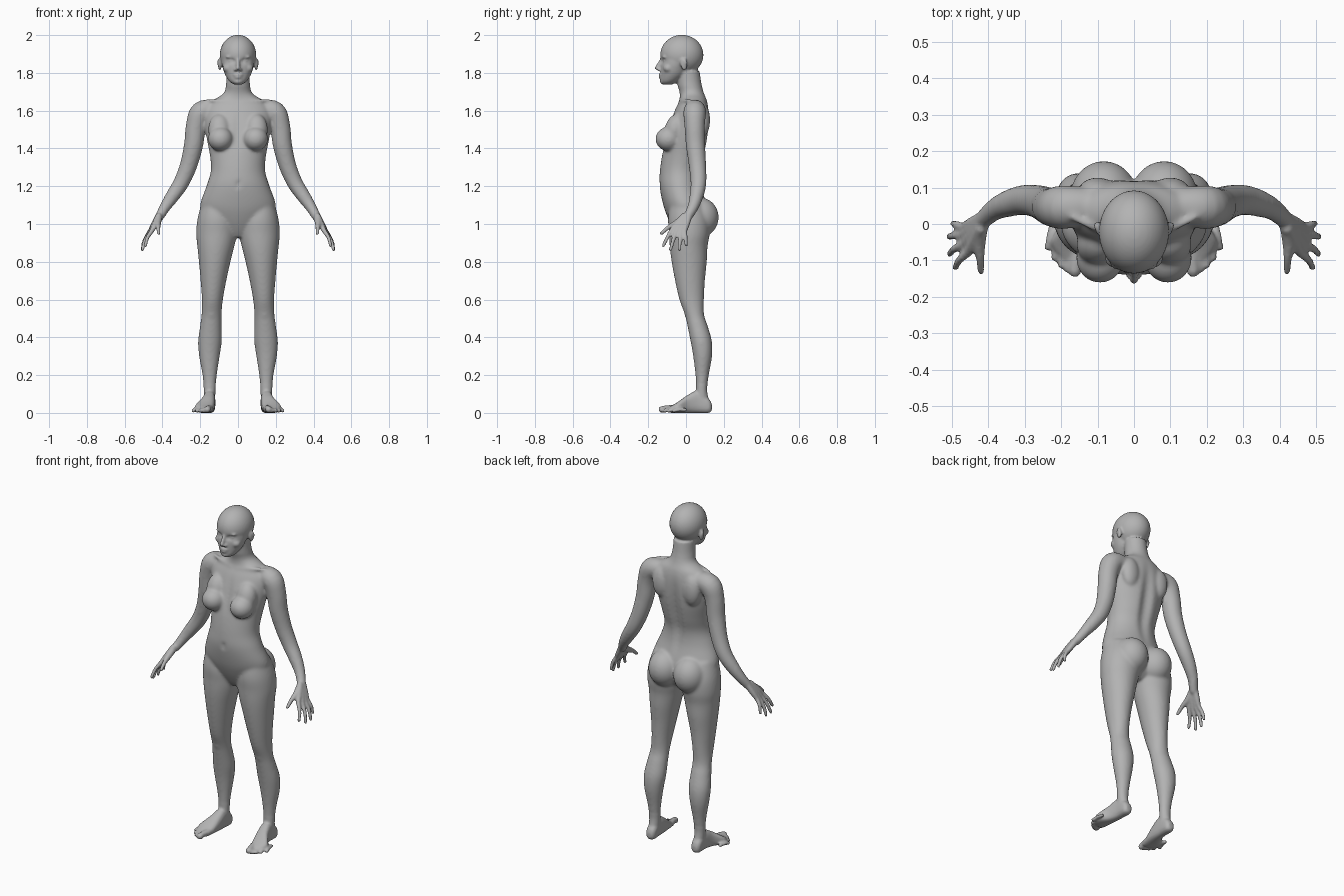
import bpy, math
from mathutils import Vector, Matrix

if "Cube" in bpy.data.objects:
    bpy.data.objects.remove(bpy.data.objects["Cube"], do_unlink=True)

points, faces = [], []


def spline(rows, steps=5):
    """Pass a smooth curve through rows of numbers."""
    out = []
    for i in range(len(rows) - 1):
        before, start = rows[max(i - 1, 0)], rows[i]
        end, after = rows[i + 1], rows[min(i + 2, len(rows) - 1)]
        for k in range(steps):
            t = k / steps
            out.append([b + t * ((c - a) + t * ((2 * a - 5 * b + 4 * c - d) + t * (3 * (b - c) + d - a))) / 2
                        for a, b, c, d in zip(before, start, end, after)])
    return out + [list(rows[-1])]


def skin(rings):
    """Join rings of points into a closed shell and return its points."""
    first, count = len(points), len(rings[0])
    for ring in rings:
        points.extend(Vector(p) for p in ring)
    for low in range(first, len(points) - count, count):
        for j in range(count):
            k = (j + 1) % count
            faces.append((low + j, low + k, low + count + k, low + count + j))
    faces.append(tuple(range(first + count - 1, first - 1, -1)))
    faces.append(tuple(range(len(points) - count, len(points))))
    return points[first:]


def loft(rows, along_y=False, count=48, power=1.0):
    """Each row: position, then the two bounds across and the two bounds in depth."""
    def bulge(v):
        return math.copysign(abs(v) ** power, v)
    rings = []
    for pos, a0, a1, b0, b1 in spline(rows):
        ring = []
        for j in range(count):
            ang = math.tau * j / count
            a = (a0 + a1) / 2 + (a1 - a0) / 2 * bulge(math.cos(ang))
            b = (b0 + b1) / 2 + (b1 - b0) / 2 * bulge(math.sin(ang))
            ring.append((a, pos, b) if along_y else (a, b, pos))
        rings.append(ring)
    return skin(rings)


def blob(center, radii, tilt=0.0, count=12):
    mat = Matrix.Translation(center) @ Matrix.Rotation(tilt, 4, 'X') @ Matrix.Diagonal((*radii, 1))
    rings = []
    for i in range(count):
        lift = math.pi * ((i + .5) / count - .5)
        turns = [math.pi * j / count for j in range(2 * count)]
        rings.append([mat @ Vector((math.cos(lift) * math.cos(a), math.cos(lift) * math.sin(a),
                                    math.sin(lift))) for a in turns])
    return skin(rings)


def tube(rows, count=16):
    """Each row: x, y, z and radius; both ends are rounded."""
    path = spline(rows)
    line = [Vector(p[:3]) for p in path]
    rings, side = [], None
    for i, p in enumerate(line):
        way = (line[min(i + 1, len(line) - 1)] - line[max(i - 1, 0)]).normalized()
        side = way.orthogonal() if side is None else side - way * side.dot(way)
        side.normalize()
        other = way.cross(side)
        angles = [math.tau * j / count for j in range(count)]
        rings.append([p + path[i][3] * (side * math.cos(a) + other * math.sin(a)) for a in angles])
    skin(rings)
    for end in (rows[0], rows[-1]):
        blob(end[:3], [end[3]] * 3, count=8)


def press(surface, center, radii, depth):
    """Push a soft hollow into a surface along y."""
    for p in surface:
        d = sum(((p[k] - center[k]) / radii[k]) ** 2 for k in range(3))
        if d < 1:
            p.y += depth * (1 - d) ** 2


# Left leg
loft([(1.12, .05, .19, -.08, .08), (1.03, .012, .214, -.095, .12), (.95, .006, .221, -.09, .125),
      (.88, .02, .215, -.086, .114), (.8, .04, .207, -.076, .11), (.7, .062, .198, -.058, .1),
      (.6, .08, .191, -.035, .095), (.52, .087, .193, -.006, .096), (.46, .087, .201, .008, .115),
      (.38, .086, .211, .024, .137), (.3, .097, .206, .038, .138), (.2, .112, .188, .05, .121),
      (.12, .119, .181, .053, .112), (.05, .121, .178, .04, .125)])
blob((.14, .025, .53), (.036, .034, .045))

# Left foot and toes
loft([(.137, .137, .163, .015, .045), (.12, .122, .178, 0, .075), (.06, .12, .182, 0, .115),
      (.01, .122, .195, 0, .095), (-.04, .128, .226, 0, .06), (-.07, .135, .222, 0, .042),
      (-.095, .142, .2, .002, .03)], along_y=True, power=.75)
for i in range(5):
    r = .018 if i == 0 else .0125 - .0005 * i
    x, y = .162 + .0185 * i, -.128 + .004 * i * i
    tube([(x - .012, y + .06, r + .006, r), (x - .004, y + .025, r + .006, r * .9), (x, y, r, r)])

# Left buttock, breast, shoulder blade and collarbone
blob((.083, .075, 1.035), (.092, .098, .105), count=20)
blob((.093, -.093, 1.45), (.066, .069, .064), count=20)
blob((.098, -.058, 1.5), (.06, .055, .085), -.25)
blob((.1, .088, 1.55), (.055, .04, .09))
tube([(.02, -.034, 1.64, .009), (.1, -.014, 1.652, .009), (.17, .02, 1.652, .009)])

# Left arm
tube([(.12, .05, 1.605, .05), (.192, .046, 1.592, .06), (.222, .046, 1.52, .054),
      (.235, .05, 1.42, .051), (.262, .061, 1.31, .046), (.3, .066, 1.22, .042),
      (.345, .056, 1.15, .037), (.385, .037, 1.09, .029), (.418, .008, 1.035, .023)], 28)

# Left hand: knuckle and tip of each finger, from index to little, then thumb
fingers = [((.455, -.078, .965), (.49, -.12, .885)), ((.465, -.054, .955), (.506, -.082, .864)),
           ((.468, -.029, .955), (.508, -.035, .864)), ((.465, -.007, .963), (.496, .002, .888))]
for i, (knuckle, tip) in enumerate(fingers):
    k, t = Vector(knuckle), Vector(tip)
    wrist = Vector((.42, -.012 + .009 * i, 1.04))
    bend = k.lerp(t, .5) + Vector((.007, 0, .003))
    tube([(*wrist, .018), (*k.lerp(wrist, .4), .016), (*k, .0125)])
    tube([(*k, .0125), (*bend, .0105), (*t, .009)])
tube([(.418, -.01, 1.035, .018), (.425, -.05, 1.005, .018), (.422, -.095, .98, .012), (.42, -.13, .95, .0095)])

# Left ear, brow, eyelids, cheek and nostril
blob((.096, -.012, 1.845), (.01, .018, .033), .2)
blob((.104, -.004, 1.855), (.006, .01, .022), .2)
blob((.036, -.112, 1.884), (.03, .015, .008))
blob((.035, -.106, 1.862), (.018, .016, .009))
blob((.05, -.093, 1.825), (.03, .028, .024))
blob((.013, -.14, 1.817), (.009, .012, .008))

# Mirror everything so far to the right side
shift = len(points)
points += [Vector((-p.x, p.y, p.z)) for p in points]
faces += [tuple(i + shift for i in reversed(face)) for face in faces]

# Torso and neck, as height, half width, front and back
torso = [(.93, .03, -.04, .06), (.97, .12, -.065, .1), (1.03, .175, -.095, .115), (1.1, .2, -.12, .11),
         (1.2, .167, -.14, .083), (1.28, .144, -.138, .08), (1.36, .148, -.127, .1),
         (1.45, .165, -.108, .117), (1.53, .176, -.086, .123), (1.6, .175, -.06, .121),
         (1.65, .14, -.037, .112), (1.69, .078, -.033, .096), (1.74, .063, -.045, .082),
         (1.81, .06, -.05, .072)]
trunk = loft([(z, -w, w, front, back) for z, w, front, back in torso], count=64)
press(trunk, (0, .11, 1.38), (.05, .12, .3), -.02)
press(trunk, (0, -.14, 1.21), (.018, .05, .022), .012)
press(trunk, (0, -.1, 1.5), (.03, .1, .15), .008)

# Skull, face, jaw and eye sockets
face_rows = [(1.738, .02, -.122, -.075), (1.755, .045, -.134, -.04), (1.79, .068, -.135, 0),
             (1.83, .082, -.135, .02), (1.87, .089, -.131, .05), (1.91, .088, -.13, .05)]
head = blob((0, -.022, 1.895), (.096, .114, .106), count=32)
head += loft([(z, -w, w, front, back) for z, w, front, back in face_rows])
for side in (-1, 1):
    press(head, (side * .036, -.12, 1.862), (.03, .05, .02), .016)

# Nose, lips and chin
tube([(0, -.126, 1.878, .009), (0, -.142, 1.85, .009), (0, -.153, 1.826, .012)])
blob((0, -.131, 1.791), (.026, .014, .007))
blob((0, -.131, 1.777), (.022, .014, .007))
blob((0, -.122, 1.755), (.025, .016, .015))

mesh = bpy.data.meshes.new("body")
mesh.from_pydata([tuple(p) for p in points], [], faces)
body = bpy.data.objects.new("body", mesh)
bpy.context.collection.objects.link(body)
bpy.ops.object.select_all(action='DESELECT')
body.select_set(True)
bpy.context.view_layer.objects.active = body

# Fuse the parts into one skin
fuse = body.modifiers.new("fuse", 'REMESH')
fuse.mode = 'VOXEL'
fuse.voxel_size = .0068
bpy.ops.object.modifier_apply(modifier=fuse.name)

# Blend large muscle joins strongly and small features lightly
broad = body.vertex_groups.new(name="broad_forms")
broad.add([v.index for v in body.data.vertices
           if .15 < v.co.z < 1.72 and abs(v.co.x) < .38], 1, 'REPLACE')
for name, group, repeats in (("soften", "broad_forms", 14), ("polish", "", 2)):
    mod = body.modifiers.new(name, 'SMOOTH')
    mod.factor, mod.iterations, mod.vertex_group = .5, repeats, group
    bpy.ops.object.modifier_apply(modifier=mod.name)
bpy.ops.object.shade_smooth()

# One plain grey material
grey = bpy.data.materials.new("plain_grey")
grey.use_nodes = True
color = (.45, .45, .45, 1)
grey.diffuse_color = color
grey.node_tree.nodes["Principled BSDF"].inputs["Base Color"].default_value = color
body.data.materials.clear()
body.data.materials.append(grey)
